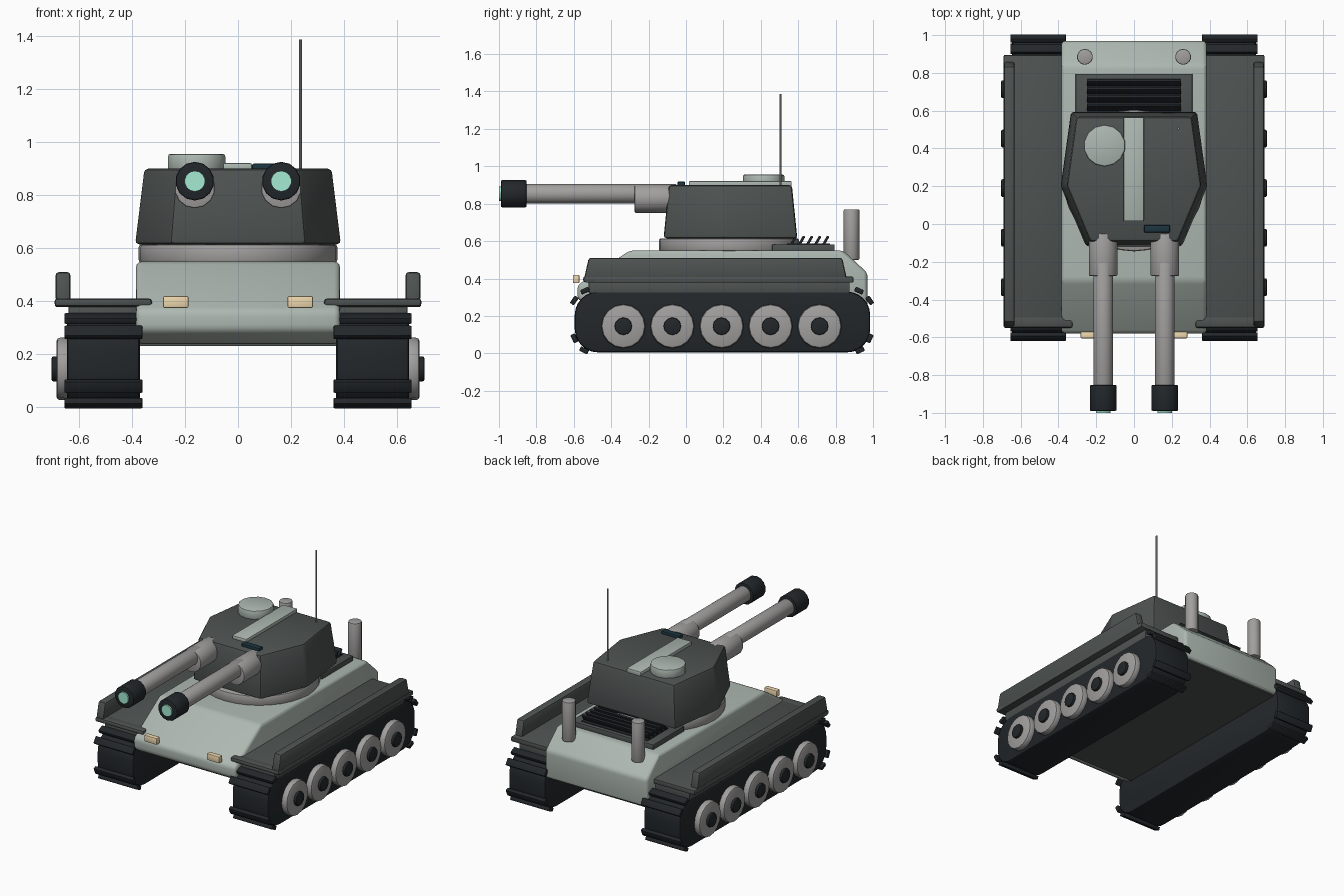
import bpy, bmesh
from math import radians, pi, sin, cos
from mathutils import Matrix, Vector

if "Cube" in bpy.data.objects:
    bpy.data.objects.remove(bpy.data.objects["Cube"])


def material(name, rgb):
    m = bpy.data.materials.new(name)
    m.diffuse_color = (*rgb, 1)
    m.use_nodes = True
    m.node_tree.nodes["Principled BSDF"].inputs["Base Color"].default_value = m.diffuse_color
    return m


SAGE = material("sage", (.42, .48, .44))
DARK = material("dark_grey", (.075, .085, .083))
BLACK = material("rubber", (.016, .020, .023))
METAL = material("metal", (.36, .35, .345))
GLOW = material("mint_glass", (.38, .83, .66))
CREAM = material("lamp", (.85, .68, .42))
VISOR = material("visor_glass", (.012, .035, .05))


def finish(name, bm, mat, bevel=0.0, segs=2, limit=35):
    bmesh.ops.recalc_face_normals(bm, faces=bm.faces)
    if bevel:
        edges = [e for e in bm.edges if e.calc_face_angle(0) > radians(limit)]
        bmesh.ops.bevel(bm, geom=edges, offset=bevel, segments=segs,
                        profile=.5, affect='EDGES', clamp_overlap=True)
    mesh = bpy.data.meshes.new(name)
    bm.to_mesh(mesh)
    bm.free()
    mesh.materials.append(mat)
    mesh.shade_smooth()
    mesh.set_sharp_from_angle(angle=radians(28))
    ob = bpy.data.objects.new(name, mesh)
    bpy.context.collection.objects.link(ob)
    return ob


def box(name, x, y, z, mat, bevel=.006, tilt=0):
    """Box from three ranges, tilted about its own x axis."""
    bm = bmesh.new()
    bmesh.ops.create_cube(bm, size=1)
    size = [r[1] - r[0] for r in (x, y, z)]
    mid = [(r[1] + r[0]) / 2 for r in (x, y, z)]
    m = Matrix.Translation(mid) @ Matrix.Rotation(tilt, 4, 'X') @ Matrix.Diagonal((*size, 1))
    bm.transform(m)
    return finish(name, bm, mat, bevel)


def cyl(name, start, end, r, mat, n=16, bevel=.006):
    """Cylinder between two points."""
    a, b = Vector(start), Vector(end)
    bm = bmesh.new()
    bmesh.ops.create_cone(bm, cap_ends=True, segments=n, radius1=r, radius2=r, depth=(b - a).length)
    rot = (b - a).to_track_quat('Z', 'Y').to_matrix().to_4x4()
    bm.transform(Matrix.Translation((a + b) / 2) @ rot)
    return finish(name, bm, mat, bevel, limit=50)


def loft(name, lower, upper, mat, bevel, segs=2, limit=20):
    """Solid between two matching outlines."""
    bm = bmesh.new()
    a = [bm.verts.new(p) for p in lower]
    b = [bm.verts.new(p) for p in upper]
    bm.faces.new(a)
    bm.faces.new(b)
    for i in range(len(a)):
        j = (i + 1) % len(a)
        bm.faces.new((a[i], a[j], b[j], b[i]))
    return finish(name, bm, mat, bevel, segs, limit)


def side_prism(name, x0, x1, yz, mat, bevel, segs=2, limit=20):
    return loft(name, [(x0, *p) for p in yz], [(x1, *p) for p in yz], mat, bevel, segs, limit)


# Hull with sloped nose and tail
side_prism("hull", -.385, .385,
           [(-.50, .24), (-.58, .29), (-.58, .365), (-.30, .55), (.84, .55), (.97, .43), (.97, .24)],
           SAGE, .022, 3)
box("belly_plate", (-.37, .37), (-.47, .95), (.232, .25), DARK, 0)

# Rounded track outline
track = []
for cy, cz, a0 in ((.86, .205, 0), (-.47, .205, 90), (-.47, .13, 180), (.86, .13, 270)):
    for k in range(7):
        a = radians(a0 + 15 * k)
        track.append((cy + .125 * cos(a), cz + .125 * sin(a)))

# Track pads at the front end; the rear end mirrors them about MID
MID = .1925
pads = [(-.545, .016, -25), (-.597, .08, -65), (-.597, .283, 55), (-.54, .335, 25)]

for s, side in ((-1, "left"), (1, "right")):
    def xr(a, b):
        return tuple(sorted((s * a, s * b)))

    # Running gear
    side_prism(side + "_track", *xr(.37, .645), track, BLACK, .015, 2, 40)
    for end, flip in (("front", 1), ("rear", -1)):
        for y, z, t in pads:
            c = MID + flip * (y - MID)
            box(f"{side}_{end}_track_pad", xr(.36, .655), (c - .024, c + .024),
                (z - .013, z + .013), BLACK, .005, flip * radians(t))
    for y in (-.335, -.073, .19, .452, .714):
        cyl(side + "_road_wheel", (s * .63, y, .145), (s * .685, y, .145), .118, METAL, 16, .014)
        cyl(side + "_wheel_hub", (s * .68, y, .145), (s * .703, y, .145), .047, BLACK, 12)

    # Fender, front flap and raised side plate
    box(side + "_fender_support", xr(.38, .64), (-.52, .875), (.32, .385), DARK)
    box(side + "_fender", xr(.375, .69), (-.54, .895), (.378, .41), DARK)
    box(side + "_front_flap", xr(.325, .692), (-.55, -.485), (.38, .411), DARK, .012)
    side_prism(side + "_side_plate", *xr(.632, .688),
               [(-.545, .40), (-.52, .51), (.835, .51), (.86, .40)], DARK, .012)

    # Lamp and exhaust stack
    box(side + "_headlight", xr(.187, .283), (-.605, -.57), (.375, .42), CREAM)
    cyl(side + "_exhaust", (s * .26, .885, .50), (s * .26, .885, .77), .042, METAL, 14)

    # Gun
    gx, gz = s * .163, .853
    cyl(side + "_gun_sleeve", (gx, -.05, .828), (gx, -.275, .828), .077, METAL, 14)
    cyl(side + "_gun_barrel", (gx, -.20, gz), (gx, -.87, gz), .053, METAL, 14)
    cyl(side + "_muzzle", (gx, -.852, gz), (gx, -.99, gz), .073, BLACK, 14, .008)
    cyl(side + "_muzzle_lens", (gx, -.97, gz), (gx, -1.0, gz), .039, GLOW, 14, 0)

# Engine deck with tilted louvres
box("engine_deck", (-.31, .31), (.46, .795), (.54, .583), DARK)
box("engine_grille", (-.25, .25), (.54, .77), (.57, .588), BLACK, .003)
for i in range(5):
    y = .575 + i * .043
    box("louvre", (-.25, .25), (y - .007, y + .007), (.575, .63), BLACK, .003, radians(-30))

# Turret ring and tapered turret
cyl("turret_ring", (0, .23, .545), (0, .23, .615), .375, METAL, 32, .012)
half = [(.255, -.12), (.39, .20), (.335, .595)]
plan = half + [(-x, y) for x, y in reversed(half)]
loft("turret", [(x, y, .615) for x, y in plan],
     [(x * .91, .235 + (y - .235) * .92, .90) for x, y in plan], DARK, .016, 2)

# Turret top details
box("turret_stripe", (-.056, .052), (.015, .565), (.89, .921), SAGE)
cyl("hatch", (-.156, .415, .89), (-.156, .415, .956), .111, SAGE, 14, .01)
box("periscope", (.053, .19), (-.045, -.005), (.89, .919), VISOR)
cyl("antenna", (.235, .505, .88), (.235, .505, 1.387), .0055, METAL, 8, 0)
